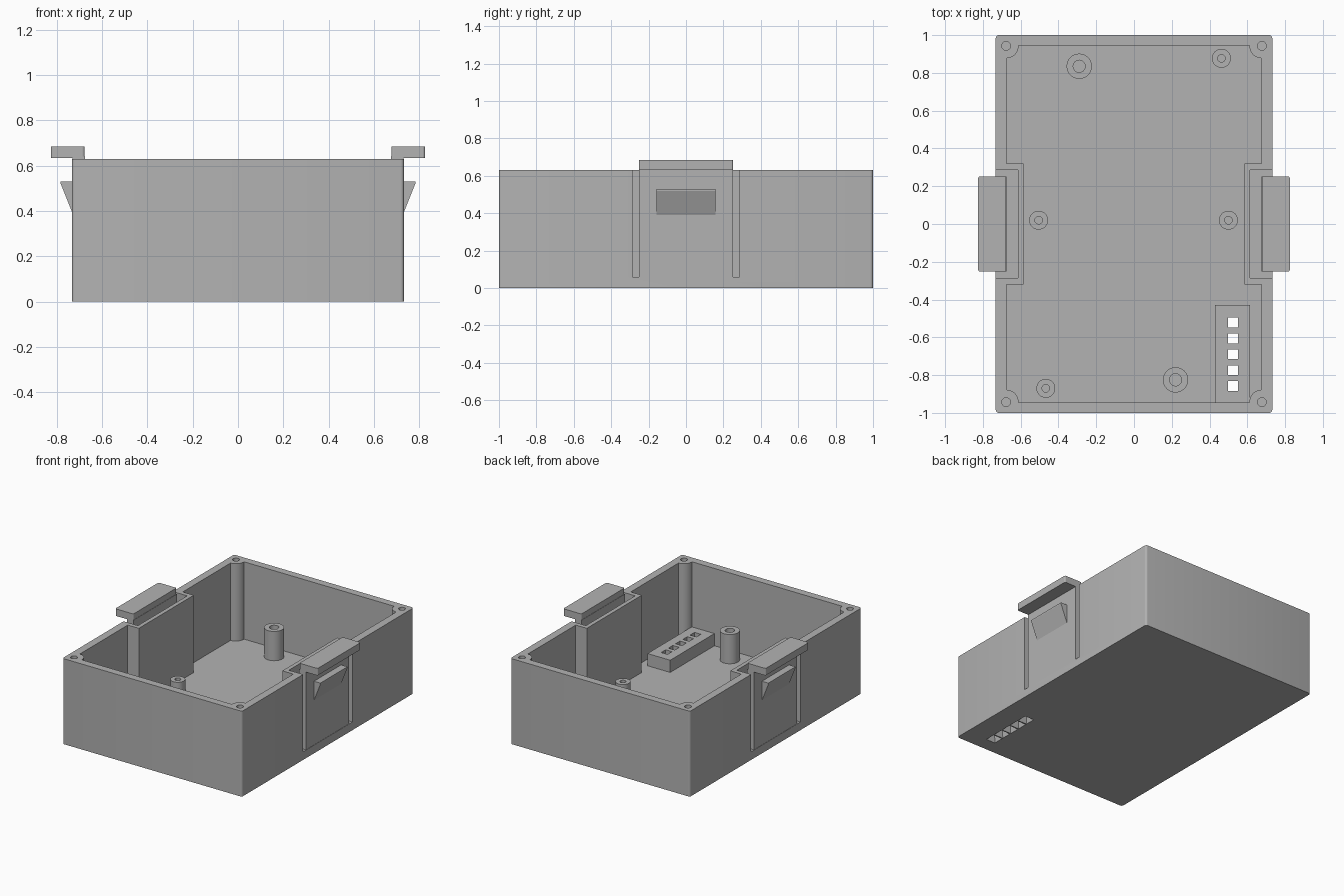
import bpy, bmesh, math
from mathutils import Matrix, Vector

cube = bpy.data.objects.get("Cube")
if cube:
    bpy.data.objects.remove(cube, do_unlink=True)

grey = bpy.data.materials.new("grey_plastic")
grey.use_nodes = True
grey.diffuse_color = (0.45, 0.45, 0.45, 1)
grey.node_tree.nodes["Principled BSDF"].inputs["Base Color"].default_value = grey.diffuse_color

HEIGHT, FLOOR = 0.63, 0.06


def finish(name, bm):
    bmesh.ops.recalc_face_normals(bm, faces=bm.faces)
    mesh = bpy.data.meshes.new(name)
    bm.to_mesh(mesh)
    bm.free()
    mesh.materials.append(grey)
    obj = bpy.data.objects.new(name, mesh)
    bpy.context.collection.objects.link(obj)
    return obj


def box(name, low, high, top_scale=1, upright_bevel=0):
    """Box between two corners, with optional taper and rounded upright edges."""
    low, high = Vector(low), Vector(high)
    bm = bmesh.new()
    bmesh.ops.create_cube(bm, size=1)
    for v in bm.verts:
        if v.co.z > 0:
            v.co.xy *= top_scale
    size = Matrix.Diagonal((high - low).to_4d())
    bmesh.ops.transform(bm, matrix=Matrix.Translation((low + high) / 2) @ size, verts=bm.verts)
    if upright_bevel:
        edges = [e for e in bm.edges if abs(e.verts[0].co.z - e.verts[1].co.z) > 0.01]
        bmesh.ops.bevel(bm, geom=edges, offset=upright_bevel, segments=4,
                        profile=0.5, affect='EDGES')
    return finish(name, bm)


def sided_box(name, side, x, y, z, **options):
    """Box given by ranges, placed on the +x or -x side."""
    xs = sorted((side * x[0], side * x[1]))
    return box(name, (xs[0], y[0], z[0]), (xs[1], y[1], z[1]), **options)


def cylinder(name, x, y, radius, z0, z1):
    bm = bmesh.new()
    bmesh.ops.create_cone(bm, cap_ends=True, segments=32, radius1=radius, radius2=radius,
                          depth=z1 - z0, matrix=Matrix.Translation((x, y, (z0 + z1) / 2)))
    return finish(name, bm)


def cut(target, cutter):
    """Subtract the cutter for good and discard it."""
    cutter.hide_render = True
    mod = target.modifiers.new("cut", 'BOOLEAN')
    mod.operation, mod.solver, mod.object = 'DIFFERENCE', 'EXACT', cutter
    bpy.context.view_layer.update()
    graph = bpy.context.evaluated_depsgraph_get()
    mesh = bpy.data.meshes.new_from_object(target.evaluated_get(graph))
    target.modifiers.clear()
    target.data = mesh
    bpy.data.objects.remove(cutter, do_unlink=True)


def tube(name, x, y, radius, hole, top):
    """Hollow standoff, turned from a rectangular profile."""
    bm = bmesh.new()
    ring = [(hole, FLOOR - 0.01), (radius, FLOOR - 0.01), (radius, top), (hole, top)]
    verts = [bm.verts.new((x + r, y, z)) for r, z in ring]
    edges = [bm.edges.new((verts[i], verts[i - 1])) for i in range(4)]
    bmesh.ops.spin(bm, geom=verts + edges, cent=(x, y, 0), axis=(0, 0, 1),
                   angle=math.tau, steps=32, use_merge=True)
    bmesh.ops.remove_doubles(bm, verts=bm.verts, dist=0.0001)
    return finish(name, bm)


def wedge(name, side, profile, half_width):
    """Prism with an x-z profile, running along y."""
    bm = bmesh.new()
    face = bm.faces.new([bm.verts.new((side * x, -half_width, z)) for x, z in profile])
    out = bmesh.ops.extrude_face_region(bm, geom=[face])
    moved = [v for v in out["geom"] if isinstance(v, bmesh.types.BMVert)]
    bmesh.ops.translate(bm, vec=(0, 2 * half_width, 0), verts=moved)
    return finish(name, bm)


corners = [(sx * 0.677, sy * 0.943) for sx in (-1, 1) for sy in (-1, 1)]

# Cavity shape: leaves the corner columns and clip housings standing
cavity = box("cavity", (-0.675, -0.945, FLOOR), (0.675, 0.945, 0.8))
for x, y in corners:
    cut(cavity, cylinder("column_shape", x, y, 0.066, 0, 1))
for side in (-1, 1):
    cut(cavity, sided_box("housing_shape", side, (0.585, 0.9), (-0.32, 0.32), (0, 1)))

# Case with clip pockets and screw holes
case = box("case", (-0.732, -1, 0), (0.732, 1, HEIGHT), upright_bevel=0.015)
cut(case, cavity)
for side in (-1, 1):
    cut(case, sided_box("pocket", side, (0.615, 0.9), (-0.287, 0.287), (FLOOR, 0.8)))
for x, y in corners:
    cut(case, cylinder("screw_hole", x, y, 0.023, 0.3, 0.8))

# Light block on the floor, with a row of flared windows through the base
light_block = box("light_block", (0.43, -0.947, FLOOR - 0.01), (0.615, -0.43, 0.15))
for i in range(5):
    y = -0.522 - i * 0.084
    cut(light_block, box("window", (0.498, y - 0.026, 0), (0.55, y + 0.026, 0.3)))
    cut(case, box("flare", (0.486, y - 0.038, -0.001), (0.562, y + 0.038, FLOOR + 0.001),
                  top_scale=0.68))

# Board standoffs
standoffs = [tube("tall_standoff", x, y, 0.067, 0.032, 0.276)
             for x, y in ((-0.29, 0.835), (0.22, -0.825))]
standoffs += [tube("short_standoff", x, y, 0.05, 0.02, 0.147)
              for x, y in ((-0.505, 0.02), (0.5, 0.02), (0.463, 0.877), (-0.467, -0.87))]

# Spring clips: tongue, catch and thumb tab on each side
for side, label in ((1, "left"), (-1, "right")):
    sided_box(label + "_clip_tongue", side, (0.675, 0.73), (-0.252, 0.252),
              (FLOOR - 0.01, HEIGHT + 0.01))
    wedge(label + "_clip_catch", side,
          [(0.72, 0.53), (0.782, 0.53), (0.782, 0.52), (0.73, 0.39), (0.72, 0.39)], 0.158)
    sided_box(label + "_clip_tab", side, (0.677, 0.825), (-0.252, 0.252),
              (HEIGHT + 0.003, 0.685), upright_bevel=0.01)

# Smooth the round parts, keep edges sharp
bpy.ops.object.select_all(action='DESELECT')
for obj in [case] + standoffs:
    obj.select_set(True)
bpy.context.view_layer.objects.active = case
bpy.ops.object.shade_smooth_by_angle(angle=math.radians(35))
